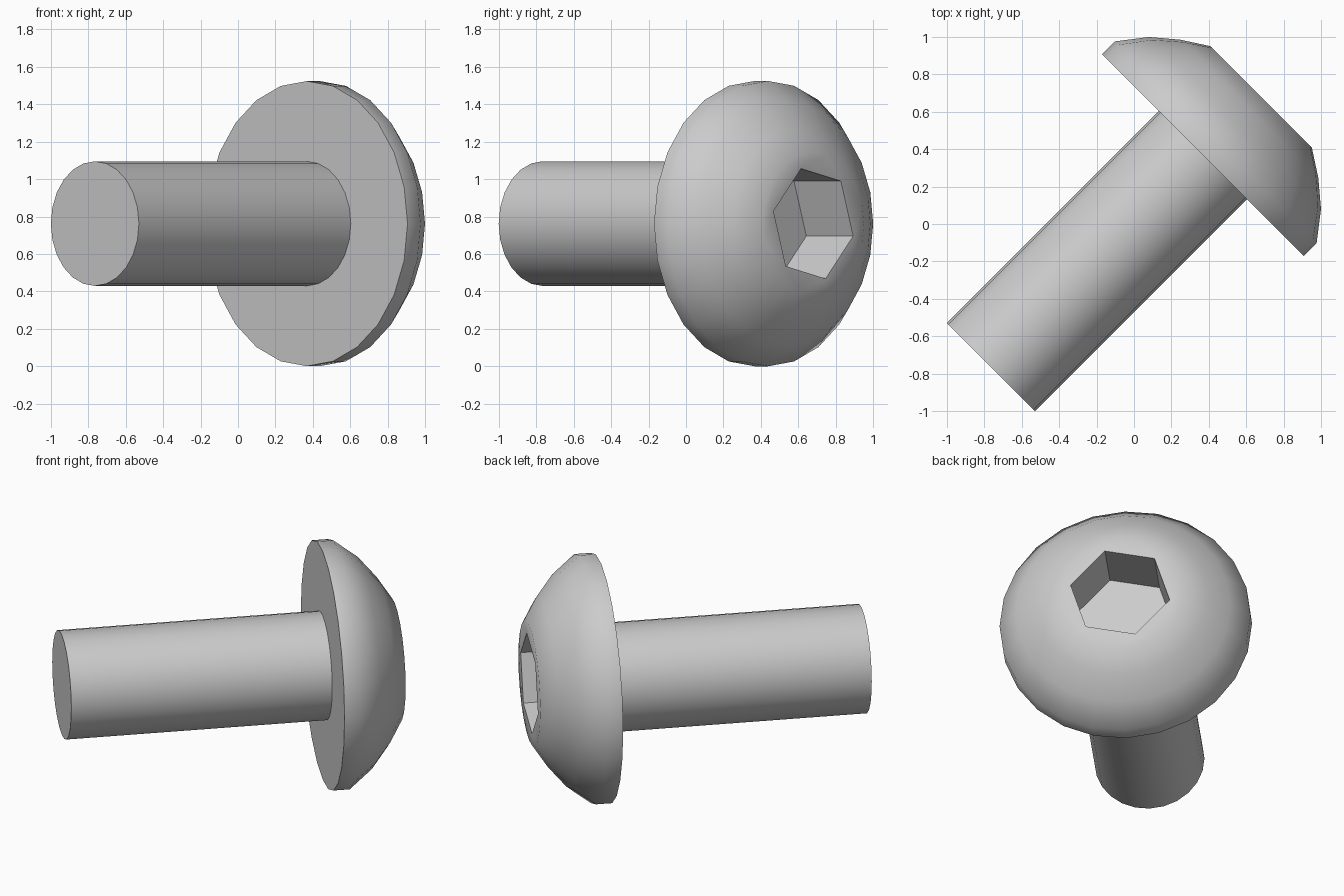
import bpy, bmesh, math
from mathutils import Matrix

cube = bpy.data.objects.get("Cube")
if cube:
    bpy.data.objects.remove(cube, do_unlink=True)

SEGMENTS = 24
HEX_TURN = math.radians(42.5)

# One plain grey metal
metal = bpy.data.materials.new("grey metal")
metal.use_nodes = True
GREY = (0.6, 0.6, 0.6, 1.0)
metal.diffuse_color = GREY
metal.node_tree.nodes["Principled BSDF"].inputs["Base Color"].default_value = GREY

# Bolt axis (local z) lies level, pointing diagonally to +x +y
s = math.sqrt(0.5)
PLACE = Matrix(((-s, 0, s, 0),
                (s, 0, s, 0),
                (0, 1, 0, 0.762),
                (0, 0, 0, 1)))


def ring(bm, radius, height, count=SEGMENTS, turn=0.0):
    """Circle of vertices around the bolt axis."""
    step = 2 * math.pi / count
    return [bm.verts.new((radius * math.sin(turn + i * step),
                          radius * math.cos(turn + i * step), height))
            for i in range(count)]


def skin(bm, a, b):
    """Quads between two rings of equal count."""
    n = len(a)
    for i in range(n):
        j = (i + 1) % n
        bm.faces.new((a[i], a[j], b[j], b[i]))


def loft(bm, profile):
    """Skin a list of (radius, height) rings and return them."""
    rings = [ring(bm, r, h) for r, h in profile]
    for a, b in zip(rings, rings[1:]):
        skin(bm, a, b)
    return rings


def finish(bm, name):
    bmesh.ops.recalc_face_normals(bm, faces=bm.faces[:])
    mesh = bpy.data.meshes.new(name)
    bm.to_mesh(mesh)
    bm.free()
    mesh.materials.append(metal)
    obj = bpy.data.objects.new(name, mesh)
    bpy.context.collection.objects.link(obj)
    obj.matrix_world = PLACE
    bpy.ops.object.select_all(action='DESELECT')
    obj.select_set(True)
    bpy.context.view_layer.objects.active = obj
    bpy.ops.object.shade_smooth_by_angle(angle=math.radians(40))
    return obj


# Shaft: plain cylinder, its end tucked just inside the head
bm = bmesh.new()
rings = loft(bm, [(0.333, -1.082), (0.333, 0.54)])
for r in rings:
    bm.faces.new(r)
finish(bm, "shaft")

# Head: flat underside, short rim, dome and flat crown
bm = bmesh.new()
rings = loft(bm, [(0.762, 0.52), (0.762, 0.619), (0.65, 0.764),
                  (0.52, 0.873), (0.382, 0.962)])
bm.faces.new(rings[0])

# Hexagonal socket sunk into the crown
mouth = ring(bm, 0.308, 0.962, 6, HEX_TURN)
floor = ring(bm, 0.308, 0.608, 6, HEX_TURN)
skin(bm, mouth, floor)
bm.faces.new(floor)

# Flat crown between the dome edge and the socket mouth
crown = [e for e in bm.edges if all(v.co.z > 0.96 for v in e.verts)]
bmesh.ops.triangle_fill(bm, edges=crown, use_beauty=True, normal=(0, 0, 1))
finish(bm, "head")
